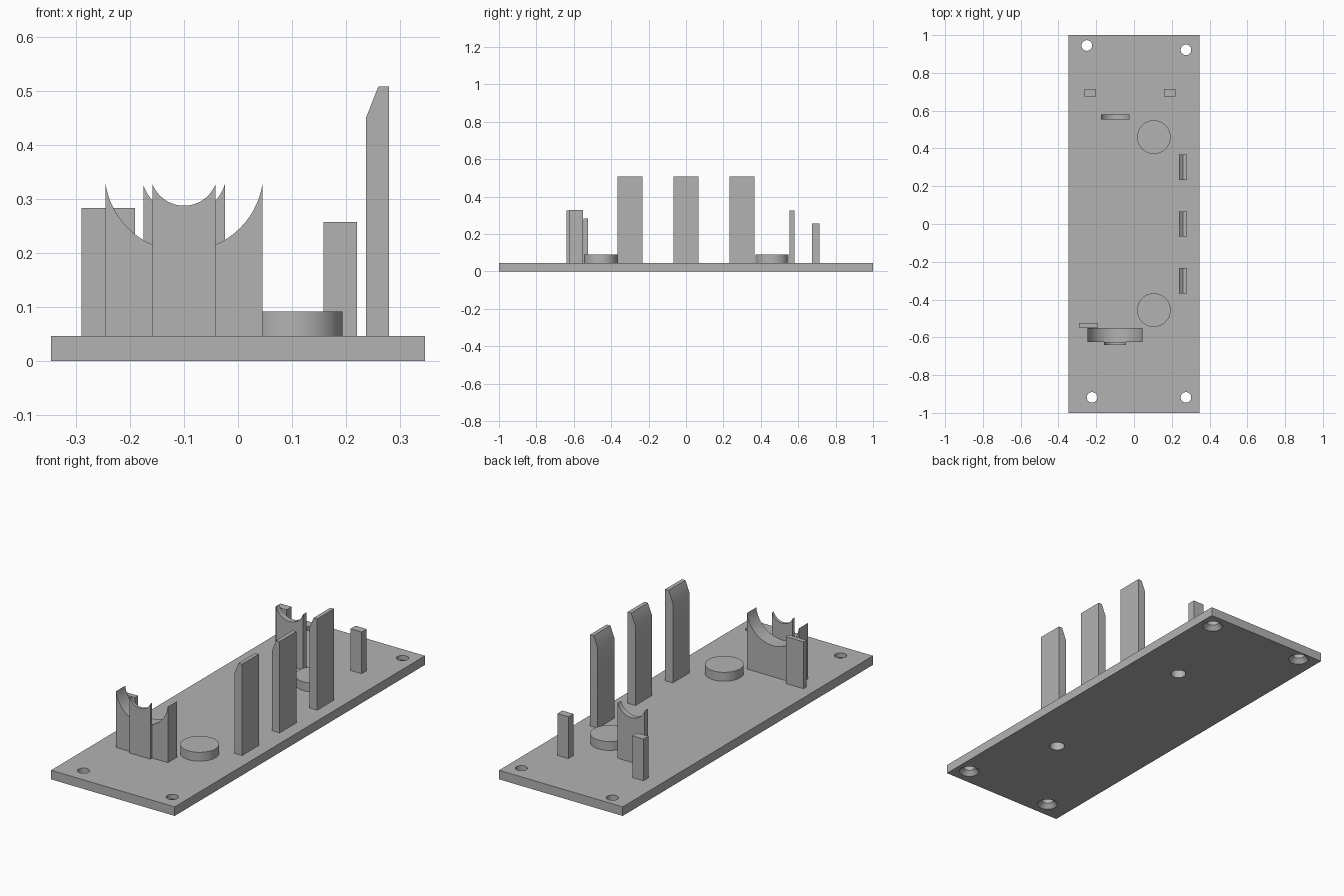
import bpy, bmesh
from math import sin, cos, asin, tau, radians

cube = bpy.data.objects.get("Cube")
if cube:
    bpy.data.objects.remove(cube, do_unlink=True)

GREY = (0.45, 0.45, 0.45, 1)
grey = bpy.data.materials.new("plain grey")
grey.use_nodes = True
grey.diffuse_color = GREY
grey.node_tree.nodes["Principled BSDF"].inputs["Base Color"].default_value = GREY

BASE_TOP = 0.046
FOOT = BASE_TOP - 0.004      # parts sink slightly into the plate
parts = []


def finish(name, bm):
    bmesh.ops.recalc_face_normals(bm, faces=bm.faces)
    mesh = bpy.data.meshes.new(name)
    bm.to_mesh(mesh)
    bm.free()
    mesh.materials.append(grey)
    obj = bpy.data.objects.new(name, mesh)
    bpy.context.collection.objects.link(obj)
    parts.append(obj)
    return obj


def prism(name, outline, y0, y1):
    """Extrude an x/z outline from y0 to y1."""
    bm = bmesh.new()
    face = bm.faces.new([bm.verts.new((x, y0, z)) for x, z in outline])
    out = bmesh.ops.extrude_face_region(bm, geom=[face])
    moved = [v for v in out["geom"] if isinstance(v, bmesh.types.BMVert)]
    bmesh.ops.translate(bm, verts=moved, vec=(0, y1 - y0, 0))
    return finish(name, bm)


def box(name, x0, x1, y0, y1, z1, z0=FOOT):
    return prism(name, [(x0, z0), (x1, z0), (x1, z1), (x0, z1)], y0, y1)


def turned(name, x, y, profile, n=48):
    """Solid of rings (radius, z) stacked on a vertical axis."""
    bm = bmesh.new()
    rings = [[bm.verts.new((x + r * cos(tau * i / n), y + r * sin(tau * i / n), z))
              for i in range(n)] for r, z in profile]
    for a, b in zip(rings, rings[1:]):
        for i in range(n):
            j = (i + 1) % n
            bm.faces.new((a[i], a[j], b[j], b[i]))
    bm.faces.new(rings[0])
    bm.faces.new(rings[-1])
    return finish(name, bm)


def cradle(name, half, radius, y0, y1, cx=-0.1, cz=0.35, n=32):
    """Upright plate with a round scoop in its top edge."""
    a = asin(half / radius)
    arc = [(cx + radius * sin(t), cz - radius * cos(t))
           for t in (a - 2 * a * i / n for i in range(n + 1))]
    return prism(name, [(cx - half, FOOT), (cx + half, FOOT)] + arc, y0, y1)


def cut(obj, cutter):
    mod = obj.modifiers.new("hole", 'BOOLEAN')
    mod.operation = 'DIFFERENCE'
    mod.solver = 'EXACT'
    mod.object = cutter
    bpy.context.view_layer.objects.active = obj
    bpy.ops.object.modifier_apply(modifier=mod.name)


def discard(cutter):
    parts.remove(cutter)
    bpy.data.objects.remove(cutter, do_unlink=True)


# Base plate with countersunk screw holes
base = box("base_plate", -0.346, 0.346, -1, 1, BASE_TOP, 0)
for x, y in ((-0.25, 0.945), (0.275, 0.922), (-0.222, -0.918), (0.275, -0.918)):
    drill = turned("drill", x, y, [(0.048, -0.01), (0.048, 0), (0.028, 0.022), (0.028, 0.06)])
    cut(base, drill)
    discard(drill)

# Round bosses with blind holes from below
for name, y in (("front_boss", -0.456), ("back_boss", 0.46)):
    boss = turned(name, 0.105, y, [(0.089, BASE_TOP), (0.089, 0.091)])
    drill = turned("drill", 0.105, y, [(0.036, -0.01), (0.036, 0.075)])
    cut(base, drill)
    cut(boss, drill)
    discard(drill)

# Tall clips with chamfered tips
for name, y in (("front_clip", -0.3), ("middle_clip", 0), ("back_clip", 0.3)):
    prism(name, [(0.237, FOOT), (0.28, FOOT), (0.28, 0.508), (0.26, 0.508), (0.237, 0.45)],
          y - 0.067, y + 0.067)

# Scooped cradles
cradle("front_cradle", 0.1455, 0.147, -0.626, -0.551)
cradle("front_cradle_lip", 0.058, 0.0626, -0.64, -0.626)
cradle("back_cradle", 0.0755, 0.079, 0.554, 0.581)

# Small upright posts
box("cradle_stop", -0.29, -0.191, -0.549, -0.525, 0.283)
box("right_post", -0.262, -0.2, 0.674, 0.714, 0.257)
box("left_post", 0.158, 0.22, 0.674, 0.714, 0.257)

# Smooth round walls, keep edges sharp
bpy.ops.object.select_all(action='DESELECT')
for obj in parts:
    obj.select_set(True)
bpy.context.view_layer.objects.active = base
bpy.ops.object.shade_smooth_by_angle(angle=radians(30))
